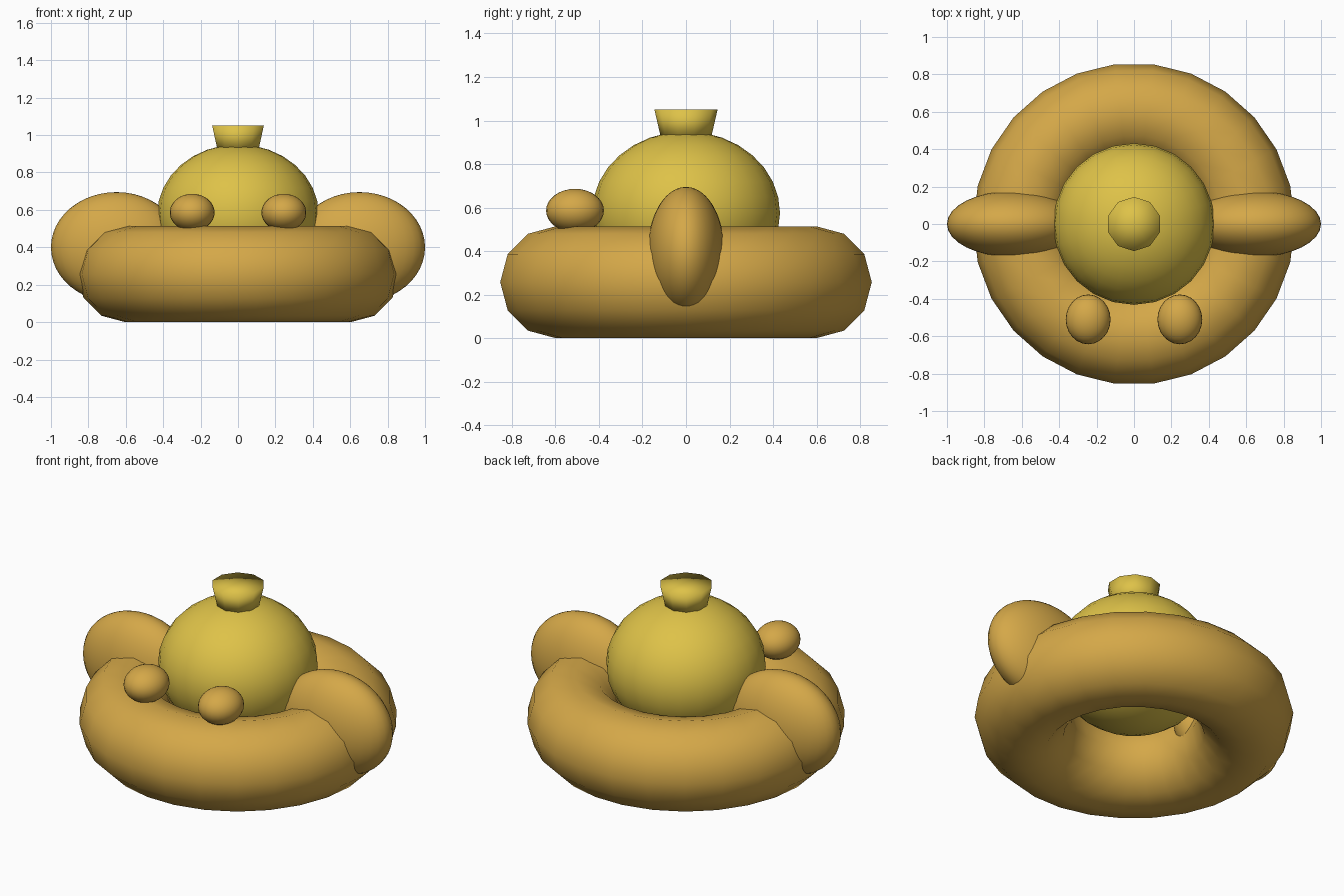
import bpy
import bmesh
from math import cos, sin, pi

cube = bpy.data.objects.get("Cube")
if cube:
    bpy.data.objects.remove(cube, do_unlink=True)


def make_material(name, rgb):
    mat = bpy.data.materials.new(name)
    mat.use_nodes = True
    color = (*rgb, 1.0)
    mat.diffuse_color = color
    mat.node_tree.nodes["Principled BSDF"].inputs["Base Color"].default_value = color
    return mat


tan = make_material("golden tan", (0.66, 0.39, 0.065))
yellow = make_material("mustard yellow", (0.73, 0.54, 0.065))


def finish(name, mat):
    """Name the active object, colour it and shade it smooth."""
    obj = bpy.context.object
    obj.name = obj.data.name = name
    obj.data.materials.append(mat)
    bpy.ops.object.shade_smooth()
    return obj


def ellipsoid(name, mat, center, radii, segments=24, rings=16):
    bpy.ops.mesh.primitive_uv_sphere_add(segments=segments, ring_count=rings, location=center)
    obj = finish(name, mat)
    for v in obj.data.vertices:
        v.co = [c * r for c, r in zip(v.co, radii)]
    return obj


# Ring-shaped body
bpy.ops.mesh.primitive_torus_add(major_segments=26, minor_segments=12,
                                 major_radius=0.603, minor_radius=0.257,
                                 location=(0, 0, 0.257))
finish("ring_body", tan)

# Ball resting in the ring
ellipsoid("ball", yellow, (0, 0, 0.575), (0.432, 0.432, 0.375))

# Flared stem with a smooth-shaded fan cap
bpy.ops.mesh.primitive_cone_add(vertices=10, radius1=0.115, radius2=0.145, depth=0.13,
                                end_fill_type='TRIFAN', location=(0, 0, 0.985))
finish("stem", yellow)

# Side fins and eyes, one of each per side
for side, sx in (("left", 1), ("right", -1)):
    ellipsoid(side + "_fin", tan, (sx * 0.65, 0, 0.40), (0.35, 0.176, 0.295), 32, 24)
    ellipsoid(side + "_eye", tan, (sx * 0.245, -0.51, 0.586), (0.12, 0.133, 0.1))
